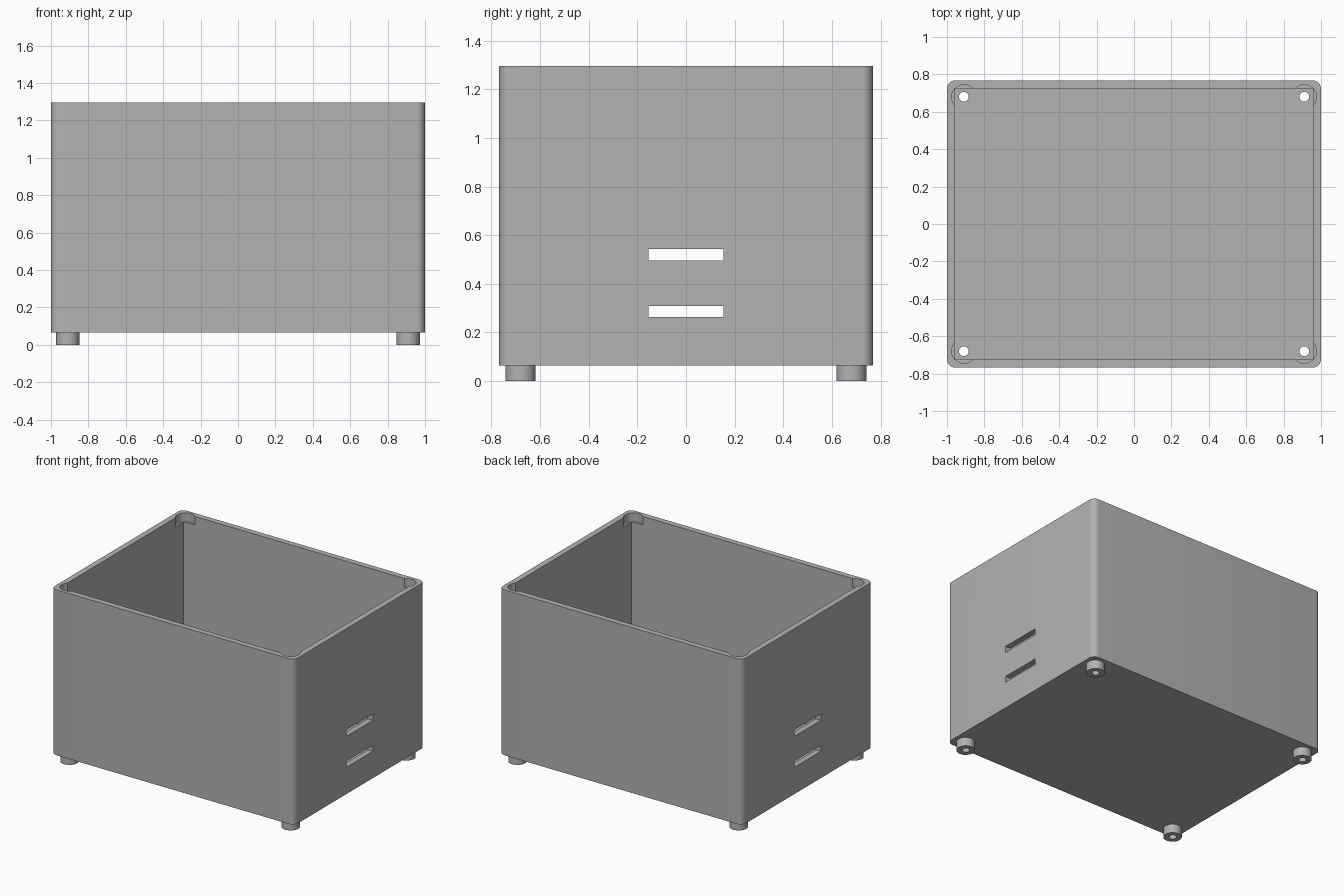
import bpy
import bmesh
import math

default = bpy.data.objects.get("Cube")
if default:
    bpy.data.objects.remove(default, do_unlink=True)

HALF_X, HALF_Y = 1.0, 0.768
BASE, TOP = 0.065, 1.295
WALL, CORNER = 0.043, 0.045
FOOT_X, FOOT_Y, FOOT_R, HOLE_R = 0.91, 0.68, 0.062, 0.026

gray = bpy.data.materials.new("plain gray")
gray.use_nodes = True
gray.diffuse_color = (0.45, 0.45, 0.45, 1)
gray.node_tree.nodes["Principled BSDF"].inputs["Base Color"].default_value = gray.diffuse_color


def add_object(name, bm):
    mesh = bpy.data.meshes.new(name)
    bm.to_mesh(mesh)
    bm.free()
    mesh.materials.append(gray)
    obj = bpy.data.objects.new(name, mesh)
    bpy.context.collection.objects.link(obj)
    return obj


def box(name, low, high, round_corners=0):
    bm = bmesh.new()
    bmesh.ops.create_cube(bm, size=1)
    for v in bm.verts:
        v.co = [h if c > 0 else l for c, l, h in zip(v.co, low, high)]
    if round_corners:
        upright = [e for e in bm.edges
                   if abs(e.verts[0].co.z - e.verts[1].co.z) > 0.1]
        bmesh.ops.bevel(bm, geom=upright, offset=round_corners,
                        segments=8, profile=0.5, affect='EDGES')
    return add_object(name, bm)


def cylinder(name, x, y, radius, low, high):
    bm = bmesh.new()
    bmesh.ops.create_cone(bm, cap_ends=True, segments=40, radius1=radius,
                          radius2=radius, depth=high - low)
    bmesh.ops.translate(bm, verts=bm.verts, vec=(x, y, (low + high) / 2))
    return add_object(name, bm)


def cut(target, cutter):
    mod = target.modifiers.new(cutter.name, 'BOOLEAN')
    mod.operation = 'DIFFERENCE'
    mod.solver = 'EXACT'
    mod.object = cutter
    bpy.context.view_layer.objects.active = target
    bpy.ops.object.modifier_apply(modifier=mod.name)
    bpy.data.objects.remove(cutter, do_unlink=True)


# Open bin with rounded upright corners
bin_body = box("bin_body", (-HALF_X, -HALF_Y, BASE), (HALF_X, HALF_Y, TOP), CORNER)
cut(bin_body, box("cavity", (-HALF_X + WALL, -HALF_Y + WALL, BASE + WALL),
                  (HALF_X - WALL, HALF_Y - WALL, TOP + 0.1)))

# Ventilation slots through both end walls
for low, high in ((0.264, 0.309), (0.495, 0.543)):
    cut(bin_body, box("slot", (-1.1, -0.155, low), (1.1, 0.155, high)))

# Hollow feet, drain holes and matching stacking sockets under the rim
parts = [bin_body]
for side, sx in (("left", 1), ("right", -1)):
    for end, sy in (("front", -1), ("back", 1)):
        x, y = sx * FOOT_X, sy * FOOT_Y
        foot = cylinder(f"{end}_{side}_foot", x, y, FOOT_R, 0, BASE)
        cut(foot, cylinder("foot_hole", x, y, HOLE_R, -0.05, BASE + 0.05))
        cut(bin_body, cylinder("floor_hole", x, y, HOLE_R, 0, BASE + 0.1))
        cut(bin_body, cylinder("socket", x, y, FOOT_R + 0.003, TOP - 0.065, TOP + 0.1))
        parts.append(foot)

# Smooth curves with crisp edges
bpy.ops.object.select_all(action='DESELECT')
for obj in parts:
    obj.select_set(True)
bpy.context.view_layer.objects.active = bin_body
bpy.ops.object.shade_smooth_by_angle(angle=math.radians(30))
